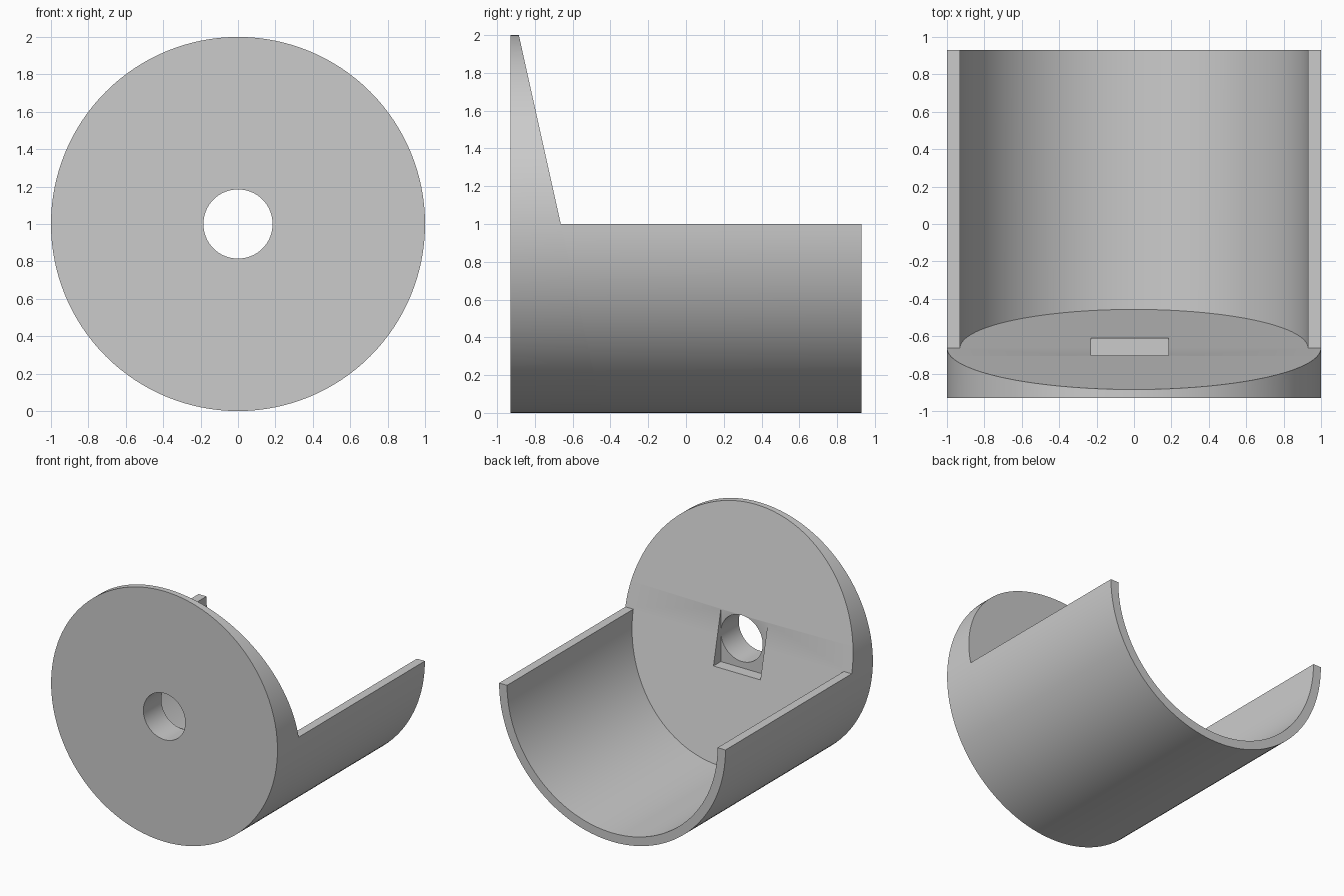
import bpy
import bmesh
from math import cos, sin, pi, radians

cube = bpy.data.objects.get("Cube")
if cube:
    bpy.data.objects.remove(cube, do_unlink=True)

RADIUS, INNER = 1.0, 0.93
FRONT, BACK = -0.93, 0.93
AXIS_Z = 1.0
SEGMENTS = 128

grey = bpy.data.materials.new("plain grey")
grey.use_nodes = True
colour = (0.6, 0.6, 0.6, 1)
grey.diffuse_color = colour
grey.node_tree.nodes["Principled BSDF"].inputs["Base Color"].default_value = colour


def slant(z):
    """Depth of the leaning back face of the end plate at height z."""
    return -0.663 - 0.222 * (z - AXIS_Z)


def arc(radius, start, end, steps):
    angles = [start + (end - start) * i / steps for i in range(steps + 1)]
    return [(radius * cos(a), AXIS_Z + radius * sin(a)) for a in angles]


def circle(radius, steps):
    return arc(radius, 0, 2 * pi, steps)[:-1]


def extrude(name, outline, near, far):
    """Solid from an (x, z) outline; near and far give y for each height."""
    bm = bmesh.new()
    a = [bm.verts.new((x, near(z), z)) for x, z in outline]
    b = [bm.verts.new((x, far(z), z)) for x, z in outline]
    bm.faces.new(a)
    bm.faces.new(b[::-1])
    for i in range(len(a)):
        j = (i + 1) % len(a)
        bm.faces.new((a[i], b[i], b[j], a[j]))
    bmesh.ops.recalc_face_normals(bm, faces=bm.faces)
    mesh = bpy.data.meshes.new(name)
    bm.to_mesh(mesh)
    bm.free()
    obj = bpy.data.objects.new(name, mesh)
    bpy.context.collection.objects.link(obj)
    mesh.materials.append(grey)
    return obj


def select(obj):
    bpy.ops.object.select_all(action="DESELECT")
    obj.select_set(True)
    bpy.context.view_layer.objects.active = obj


def cut(obj, cutter):
    select(obj)
    mod = obj.modifiers.new("cut", "BOOLEAN")
    mod.operation = "DIFFERENCE"
    mod.solver = "EXACT"
    mod.object = cutter
    bpy.ops.object.modifier_apply(modifier=mod.name)
    bpy.data.objects.remove(cutter, do_unlink=True)


# Wedge-shaped round end plate
plate = extrude("end_plate", circle(RADIUS, SEGMENTS), lambda z: FRONT, slant)

# Round hole through the plate
cut(plate, extrude("hole_cutter", circle(0.185, 64),
                   lambda z: FRONT - 0.2, lambda z: 0))

# Square pocket, deepest at its lower edge
left, right, low, high = 0.185, -0.23, 0.765, 1.185
pocket = [(right, low), (left, low), (left, high), (right, high)]
cut(plate, extrude("pocket_cutter", pocket, lambda z: -0.704, lambda z: 0))

# Half-round trough running back from the plate
half = SEGMENTS // 2
outline = arc(RADIUS, pi, 2 * pi, half) + arc(INNER, 2 * pi, pi, half)
trough = extrude("trough", outline, slant, lambda z: BACK)

for obj in (plate, trough):
    select(obj)
    bpy.ops.object.shade_smooth_by_angle(angle=radians(30))
